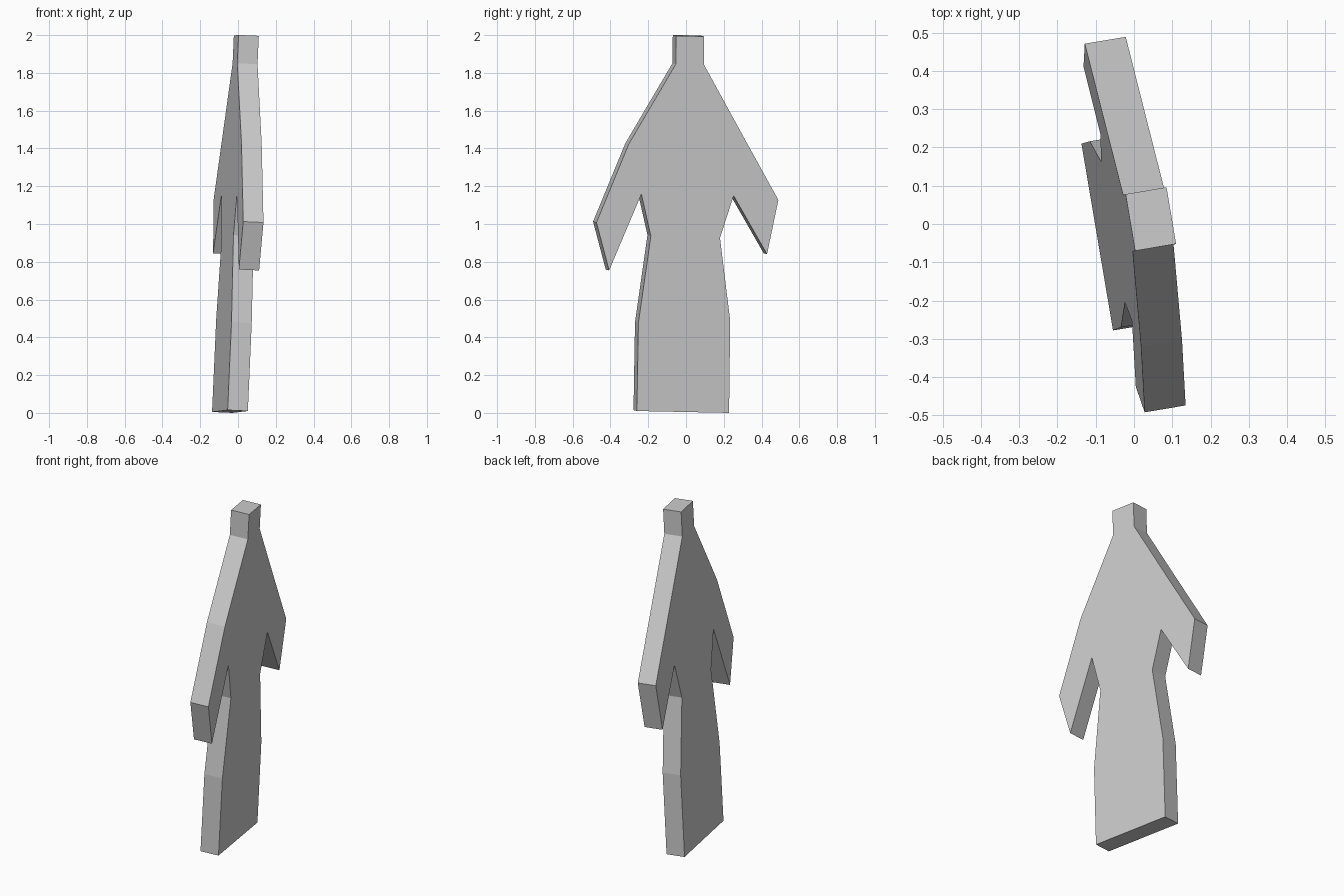
import bpy, bmesh
from mathutils import Vector

if "Cube" in bpy.data.objects:
    bpy.data.objects.remove(bpy.data.objects["Cube"])

# Outline of the flat figure as (y, z), running from the head down the back arm
# and round to the front arm
outline = [
    (-0.052, 1.996), (0.096, 1.993), (0.094, 1.846),      # head
    (0.302, 1.466), (0.489, 1.127), (0.429, 0.840),       # back arm
    (0.252, 1.150), (0.180, 0.926), (0.234, 0.487),       # armpit, waist, hip
    (0.228, 0.0), (-0.260, 0.010),                        # base
    (-0.252, 0.476), (-0.186, 0.936), (-0.236, 1.158),    # hip, waist, armpit
    (-0.407, 0.754), (-0.474, 1.008), (-0.303, 1.423),    # front arm
    (-0.054, 1.846),                                      # neck
]

# The plate is turned a little about z and leans slightly
thickness = Vector((0.107, 0.018, -0.005))


def on_plate(y, z):
    x = 0.008 - (thickness.y * y + thickness.z * z) / thickness.x
    return Vector((x, y, z))


# Extrude the outline into a solid plate
bm = bmesh.new()
face = bm.faces.new([bm.verts.new(on_plate(y, z)) for y, z in outline])
extruded = bmesh.ops.extrude_face_region(bm, geom=[face], use_keep_orig=True)
new_verts = [g for g in extruded["geom"] if isinstance(g, bmesh.types.BMVert)]
bmesh.ops.translate(bm, verts=new_verts, vec=-thickness)
bmesh.ops.recalc_face_normals(bm, faces=bm.faces)

mesh = bpy.data.meshes.new("flat_figure")
bm.to_mesh(mesh)
bm.free()
bpy.context.collection.objects.link(bpy.data.objects.new("flat_figure", mesh))
